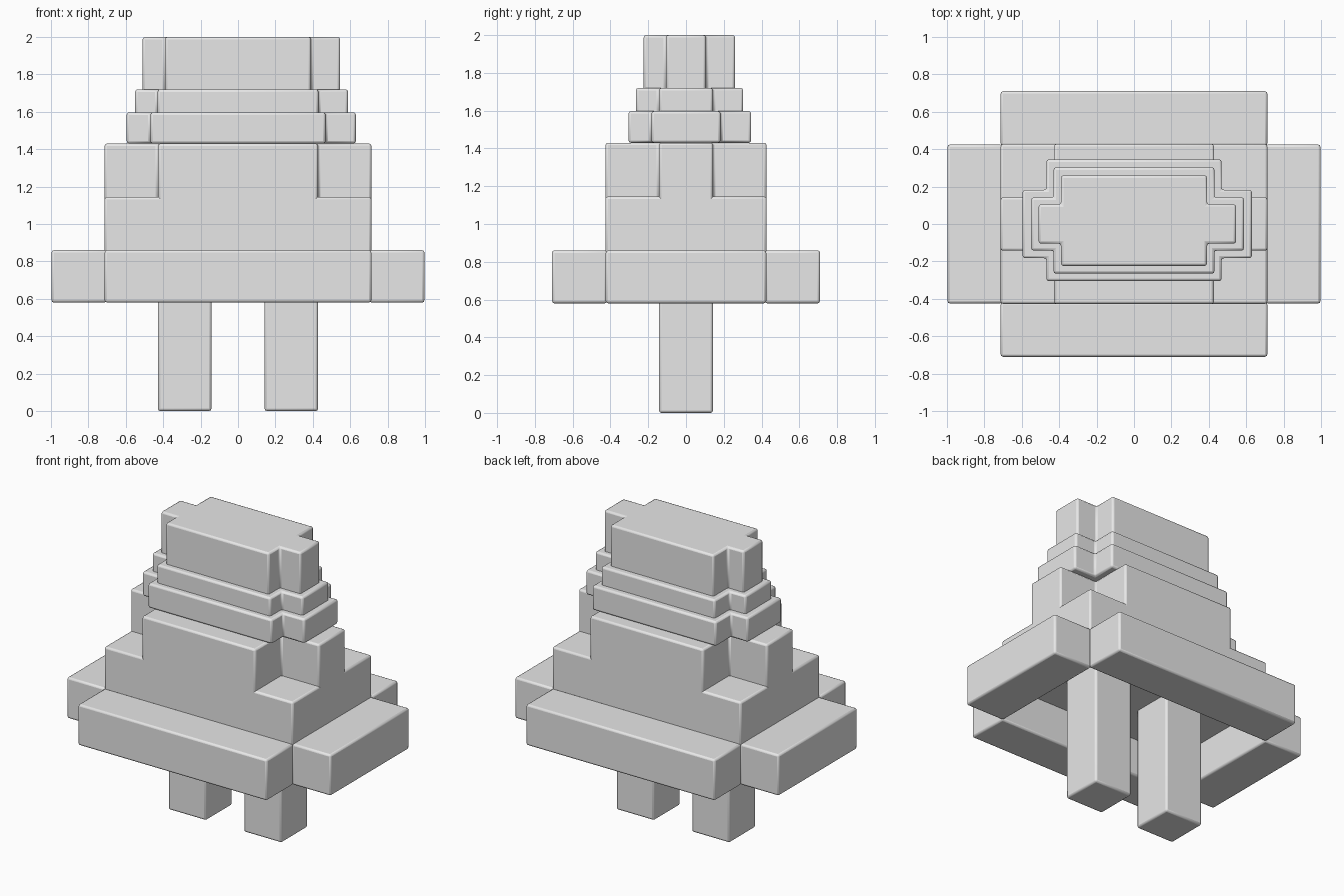
import bpy, bmesh

if "Cube" in bpy.data.objects:
    bpy.data.objects.remove(bpy.data.objects["Cube"])

grey = bpy.data.materials.new("plain grey")
grey.diffuse_color = (0.8, 0.8, 0.8, 1)
grey.use_nodes = True
grey.node_tree.nodes["Principled BSDF"].inputs["Base Color"].default_value = grey.diffuse_color


def prism(name, outline, z0, z1, bevel=0.013):
    """Extrude a flat outline from z0 to z1 and soften its edges."""
    bm = bmesh.new()
    base = bm.faces.new([bm.verts.new((x, y, z0)) for x, y in outline])
    top = bmesh.ops.extrude_face_region(bm, geom=[base])["geom"]
    for v in top:
        if isinstance(v, bmesh.types.BMVert):
            v.co.z = z1
    bmesh.ops.recalc_face_normals(bm, faces=bm.faces)
    mesh = bpy.data.meshes.new(name)
    bm.to_mesh(mesh)
    bm.free()
    mesh.materials.append(grey)
    ob = bpy.data.objects.new(name, mesh)
    bpy.context.collection.objects.link(ob)
    mod = ob.modifiers.new("soft edges", "BEVEL")
    mod.width = bevel
    mod.segments = 2
    bpy.context.view_layer.objects.active = ob
    ob.select_set(True)
    bpy.ops.object.shade_smooth_by_angle()
    ob.select_set(False)
    return ob


def rect(x0, x1, y0, y1):
    return [(x0, y0), (x1, y0), (x1, y1), (x0, y1)]


def cross(x0, x1, y0, y1, ix, iy):
    """Plus-shaped outline: full extents with notched corners."""
    return [(-ix, y0), (ix, y0), (ix, -iy), (x1, -iy), (x1, iy), (ix, iy),
            (ix, y1), (-ix, y1), (-ix, iy), (x0, iy), (x0, -iy), (-ix, -iy)]


# Two square legs
for side, x in (("left", -0.285), ("right", 0.285)):
    prism(side + "_leg", rect(x - 0.143, x + 0.143, -0.143, 0.143), 0, 0.9)

# Rim of four bars around an open underside
for side, s in (("front", -1), ("back", 1)):
    a, b = sorted((s * 0.418, s * 0.71))
    prism(side + "_rim", rect(-0.713, 0.713, a, b), 0.58, 0.86)
for side, s in (("left", -1), ("right", 1)):
    a, b = sorted((s * 0.703, s * 0.997))
    prism(side + "_rim", rect(a, b, -0.425, 0.425), 0.58, 0.86)

# Lower body and notched upper body
prism("lower_body", rect(-0.713, 0.713, -0.427, 0.427), 0.835, 1.145)
prism("upper_body", cross(-0.713, 0.713, -0.427, 0.427, 0.428, 0.143), 1.1, 1.43)

# Three stepped tiers, slightly off centre
prism("lower_tier", cross(-0.595, 0.63, -0.305, 0.345, 0.468, 0.183), 1.43, 1.597)
prism("middle_tier", cross(-0.55, 0.588, -0.265, 0.303, 0.43, 0.142), 1.57, 1.72)
prism("top_tier", cross(-0.51, 0.546, -0.224, 0.26, 0.39, 0.105), 1.69, 2.0)
